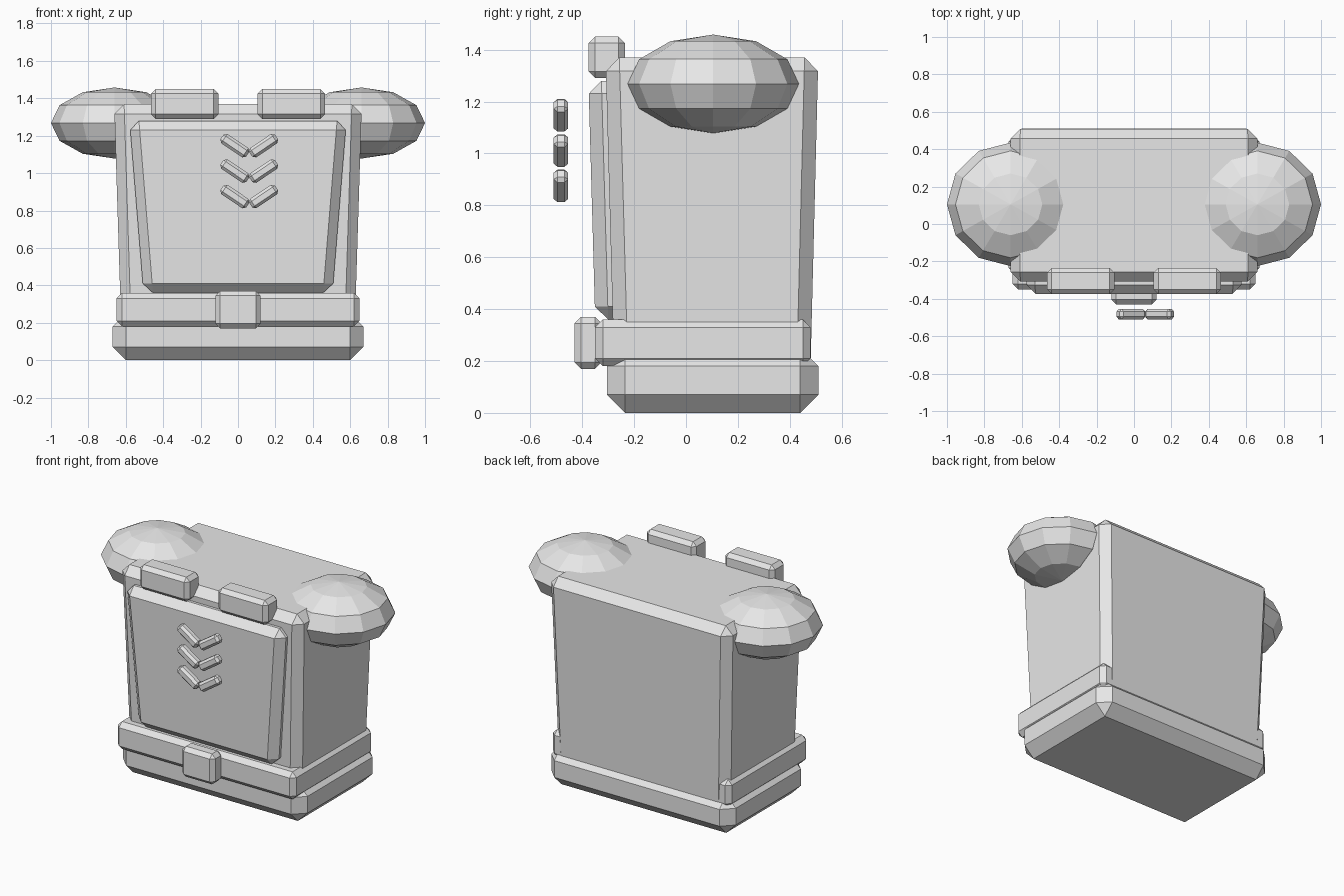
import bpy, bmesh, math
from mathutils import Matrix

default = bpy.data.objects.get("Cube")
if default:
    bpy.data.objects.remove(default, do_unlink=True)

grey = bpy.data.materials.new("light_grey")
grey.use_nodes = True
grey.diffuse_color = (0.8, 0.8, 0.8, 1)
grey.node_tree.nodes["Principled BSDF"].inputs["Base Color"].default_value = (0.8, 0.8, 0.8, 1)


def finish(name, bm):
    """Turn a bmesh into a flat-shaded object."""
    bmesh.ops.recalc_face_normals(bm, faces=bm.faces)
    mesh = bpy.data.meshes.new(name)
    bm.to_mesh(mesh)
    bm.free()
    mesh.materials.append(grey)
    obj = bpy.data.objects.new(name, mesh)
    bpy.context.collection.objects.link(obj)
    return obj


def chamfer_box(name, low, high, z, bevel, turn=None):
    """Chamfered box; low and high are (x0, x1, y0, y1) at the two heights z."""
    bm = bmesh.new()
    bmesh.ops.create_cube(bm, size=2)
    for v in bm.verts:
        top = v.co.z > 0
        x0, x1, y0, y1 = high if top else low
        v.co = (x1 if v.co.x > 0 else x0, y1 if v.co.y > 0 else y0, z[1] if top else z[0])
    bmesh.ops.bevel(bm, geom=bm.edges[:], offset=bevel, segments=1,
                    affect='EDGES', profile=0.5)
    if turn is not None:
        bm.transform(turn)
    return finish(name, bm)


def plain_box(name, sides, z, bevel, turn=None):
    return chamfer_box(name, sides, sides, z, bevel, turn)


# Body, hip block and belt
chamfer_box("torso", (-0.622, 0.622, -0.275, 0.478), (-0.662, 0.662, -0.31, 0.51),
            (0.1, 1.37), 0.053)
plain_box("hip_block", (-0.67, 0.67, -0.305, 0.51), (0, 0.25), 0.07)
plain_box("belt", (-0.65, 0.65, -0.35, 0.48), (0.18, 0.36), 0.03)
plain_box("belt_buckle", (-0.12, 0.12, -0.43, -0.325), (0.17, 0.37), 0.025)

# Tapered breast plate
chamfer_box("chest_plate", (-0.505, 0.505, -0.35, -0.2), (-0.58, 0.58, -0.376, -0.2),
            (0.36, 1.28), 0.05)

# Paired shoulder parts
for side, s in (("left", 1), ("right", -1)):
    plain_box(side + "_strap_tab", (s * 0.285 - 0.18, s * 0.285 + 0.18, -0.375, -0.235),
              (1.29, 1.45), 0.025)
    ball = bmesh.new()
    bmesh.ops.create_uvsphere(ball, u_segments=12, v_segments=6, radius=1)
    ball.transform(Matrix.Translation((s * 0.66, 0.105, 1.268)) @
                   Matrix.Diagonal((0.34, 0.33, 0.19, 1)))
    finish(side + "_shoulder_pad", ball)

# Three chevrons hovering in front of the plate
for row in range(3):
    for side, s in (("left", 1), ("right", -1)):
        place = (Matrix.Translation((0.06 + s * 0.077, -0.482, 1.147 - row * 0.136)) @
                 Matrix.Rotation(-s * math.radians(34), 4, 'Y'))
        plain_box(f"{side}_chevron_bar_{row + 1}", (-0.083, 0.083, -0.028, 0.028),
                  (-0.03, 0.03), 0.015, place)
